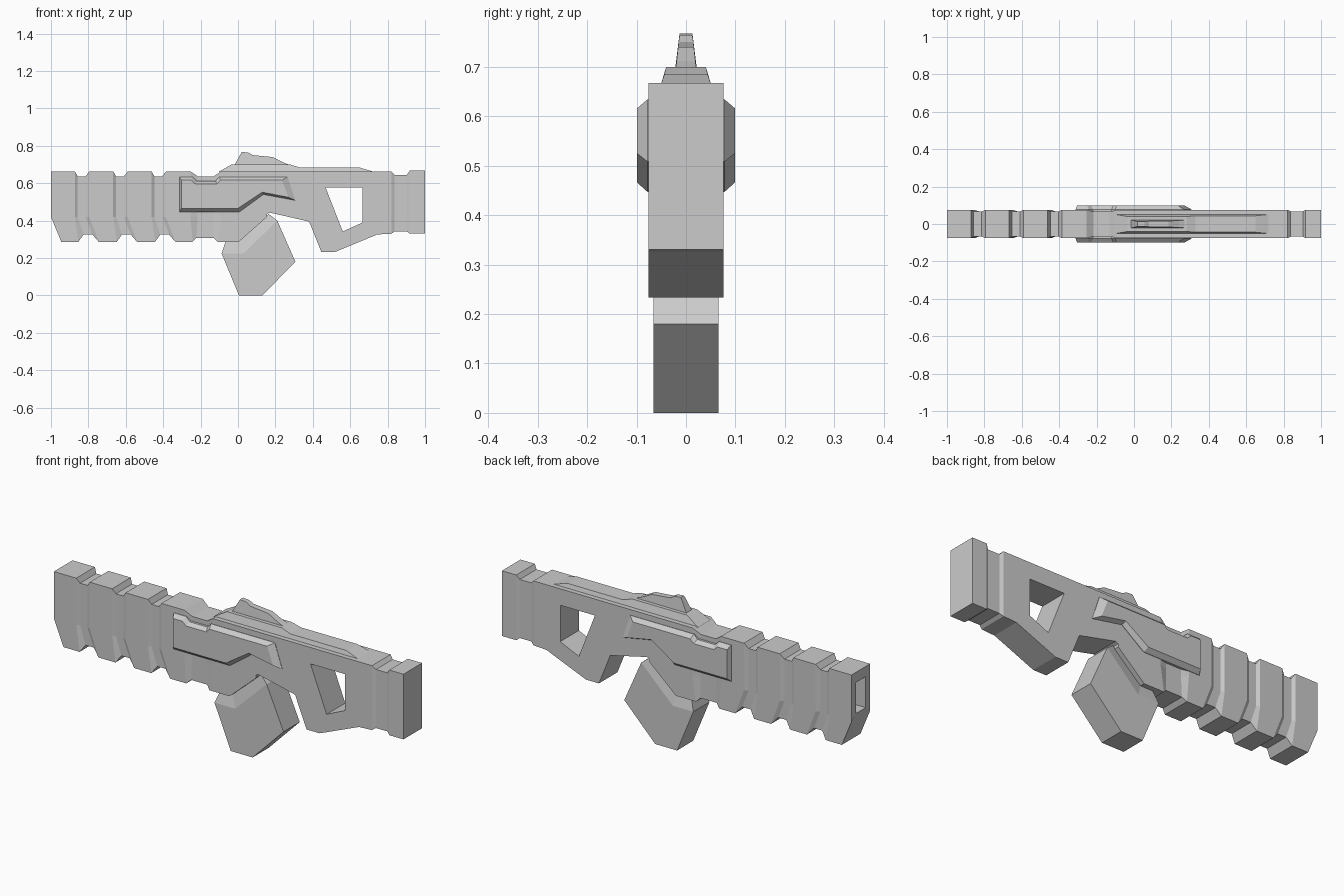
import bpy
import bmesh

if "Cube" in bpy.data.objects:
    bpy.data.objects.remove(bpy.data.objects["Cube"])

grey = bpy.data.materials.new("plain grey")
grey.use_nodes = True
grey.diffuse_color = (0.6, 0.6, 0.6, 1)
grey.node_tree.nodes["Principled BSDF"].inputs["Base Color"].default_value = (0.6, 0.6, 0.6, 1)

HALF = 0.076      # half thickness of the body
GROOVE = 0.066    # half thickness inside the grooves


def finish(name, bm):
    bmesh.ops.recalc_face_normals(bm, faces=bm.faces)
    mesh = bpy.data.meshes.new(name)
    bm.to_mesh(mesh)
    bm.free()
    mesh.materials.append(grey)
    obj = bpy.data.objects.new(name, mesh)
    bpy.context.scene.collection.objects.link(obj)
    return obj


def loft(name, rings):
    """Skin closed rings of equal length and cap both ends."""
    bm = bmesh.new()
    loops = [[bm.verts.new(p) for p in ring] for ring in rings]
    for a, b in zip(loops, loops[1:]):
        for i in range(len(a)):
            j = (i + 1) % len(a)
            bm.faces.new((a[i], a[j], b[j], b[i]))
    bm.faces.new(loops[0])
    bm.faces.new(loops[-1])
    return finish(name, bm)


def prism(name, outline, width):
    """Side outline spread both ways in y; width is one value or one per point."""
    widths = width if isinstance(width, list) else [width] * len(outline)
    return loft(name, [[(x, side * w, z) for (x, z), w in zip(outline, widths)]
                       for side in (-1, 1)])


def cut(target, cutter):
    mod = target.modifiers.new("cut", "BOOLEAN")
    mod.operation = "DIFFERENCE"
    mod.solver = "EXACT"
    mod.object = cutter
    bpy.context.view_layer.objects.active = target
    bpy.ops.object.modifier_apply(modifier=mod.name)
    bpy.data.objects.remove(cutter)


def section(top_x, top_z, low_x, low_z, w):
    """Cross-section that is upright above and slants below the kink."""
    right = [(top_x, -w, top_z), (top_x, -w, 0.42), (low_x, -w, low_z)]
    return right + [(x, -y, z) for x, y, z in reversed(right)]


# Ribbed barrel shroud: ridges split by slanted grooves
rings = [section(-1, 0.663, -0.945, 0.287, HALF)]
for i in range(3):
    s = 0.205 * i
    rings += [section(s - 0.872, 0.663, s - 0.853, 0.287, HALF),
              section(s - 0.857, 0.637, s - 0.826, 0.325, GROOVE),
              section(s - 0.815, 0.637, s - 0.778, 0.325, GROOVE),
              section(s - 0.795, 0.663, s - 0.745, 0.287, HALF)]
rings += [section(-0.254, 0.663, -0.243, 0.287, HALF),
          section(-0.216, 0.637, -0.222, 0.307, GROOVE),
          section(-0.13, 0.637, -0.13, 0.307, GROOVE),
          section(-0.09, 0.663, -0.11, 0.287, HALF)]
barrel = loft("barrel_shroud", rings)

# Muzzle recess
cut(barrel, prism("muzzle_cutter", [(-1.1, 0.45), (-0.93, 0.45), (-0.93, 0.61), (-1.1, 0.61)], 0.04))

# Receiver with grip and its opening
receiver = prism("receiver", [
    (-0.09, 0.663), (-0.09, 0.42), (-0.11, 0.287), (0.005, 0.287), (0.155, 0.42), (0.155, 0.435),
    (0.17, 0.443), (0.38, 0.395), (0.445, 0.233), (0.52, 0.233),
    (0.745, 0.326), (0.82, 0.33), (0.82, 0.663)], HALF)
cut(receiver, prism("grip_cutter", [(0.468, 0.578), (0.666, 0.578), (0.666, 0.39), (0.56, 0.342)], 0.2))

# Stock end with its groove
loft("stock", [section(x, top, x, low, w) for x, top, low, w in (
    (0.82, 0.663, 0.33, HALF), (0.837, 0.645, 0.342, 0.068),
    (0.903, 0.645, 0.342, 0.068), (0.918, 0.667, 0.33, HALF), (1, 0.667, 0.33, HALF))])

# Bevelled side panels, one per side
base = [(-0.313, 0.634), (-0.243, 0.634), (-0.22, 0.612), (-0.12, 0.612), (-0.1, 0.634),
        (0.265, 0.634), (0.307, 0.508), (0.136, 0.54), (0.008, 0.447), (-0.313, 0.447)]
face = [(-0.303, 0.616), (-0.25, 0.616), (-0.228, 0.597), (-0.112, 0.597), (-0.094, 0.616),
        (0.235, 0.616), (0.27, 0.525), (0.13, 0.552), (0.0, 0.466), (-0.303, 0.466)]
for side, label in ((-1, "right"), (1, "left")):
    loft(label + "_side_panel", [[(x, side * y, z) for x, z in line]
                                 for line, y in ((base, 0.06), (base, 0.078), (face, 0.099))])

# Tapered top rail
prism("top_rail", [(-0.105, 0.66), (-0.035, 0.7), (0.28, 0.7), (0.33, 0.684), (0.65, 0.684), (0.73, 0.66)],
      [0.052, 0.04, 0.04, 0.044, 0.044, 0.052])

# Sight fin on the rail
prism("sight_fin", [(-0.02, 0.695), (0.02, 0.767), (0.055, 0.764), (0.08, 0.75),
                    (0.185, 0.74), (0.24, 0.712), (0.31, 0.685)],
      [0.022, 0.013, 0.013, 0.015, 0.016, 0.019, 0.022])

# Magazine and the bevelled collar that meets the receiver
prism("magazine", [(-0.088, 0.225), (0.005, 0), (0.13, 0), (0.307, 0.18), (0.21, 0.4), (0.03, 0.225)], 0.066)
prism("front_collar", [(-0.088, 0.225), (0.03, 0.225), (0.005, 0.288), (-0.066, 0.288)],
      [0.066, 0.066, 0.05, 0.05])
prism("rear_collar", [(0.03, 0.225), (0.21, 0.4), (0.165, 0.435), (0.005, 0.288)],
      [0.066, 0.066, 0.05, 0.05])
